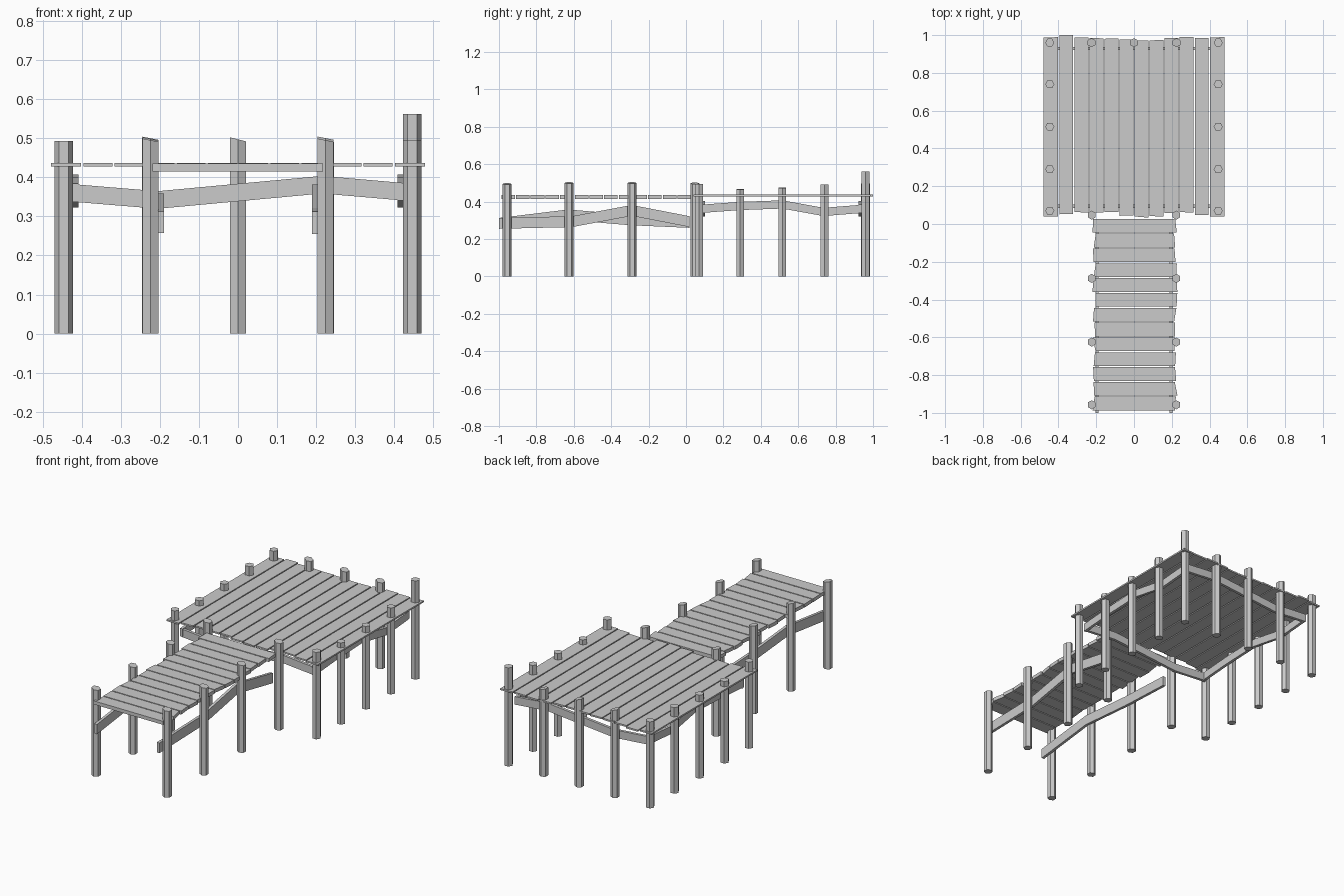
import bpy, bmesh, math, random

if "Cube" in bpy.data.objects:
    bpy.data.objects.remove(bpy.data.objects["Cube"])
random.seed(4)

def finish(name, bm):
    bmesh.ops.recalc_face_normals(bm, faces=bm.faces[:])
    me = bpy.data.meshes.new(name)
    bm.to_mesh(me)
    bm.free()
    ob = bpy.data.objects.new(name, me)
    bpy.context.collection.objects.link(ob)
    return ob

def loft(name, rings):
    """Closed solid through a series of equal-sized point rings."""
    bm = bmesh.new()
    vs = [[bm.verts.new(p) for p in r] for r in rings]
    n = len(vs[0])
    for a, b in zip(vs, vs[1:]):
        for i in range(n):
            j = (i + 1) % n
            bm.faces.new((a[i], a[j], b[j], b[i]))
    bm.faces.new(vs[0])
    bm.faces.new(vs[-1])
    return finish(name, bm)

def post(name, x, y, h, turn=0.0, slant=0.0, r=0.024):
    ang = [turn + i * math.pi / 3 for i in range(6)]
    base = [(x + r * math.cos(a), y + r * math.sin(a), 0) for a in ang]
    top = [(px, py, h - slant * (px - x)) for px, py, _ in base]
    loft(name, [base, top])

def slab(name, corners, z0, z1):
    loft(name, [[(x, y, z0) for x, y in corners], [(x, y, z1) for x, y in corners]])

def beam(name, axis, offset, path, depth, thick=0.016):
    """Bent rail: path is (position along axis, centre height)."""
    rings = []
    for t, z in path:
        ring = []
        for s, u in ((-1, -1), (1, -1), (1, 1), (-1, 1)):
            o = offset + s * thick / 2
            zz = z + u * depth / 2
            ring.append((t, o, zz) if axis == 'x' else (o, t, zz))
        rings.append(ring)
    loft(name, rings)

# platform side posts
ys = (0.07, 0.29, 0.515, 0.74, 0.96)
for side, sx, hs in (("left", -1, (0.493, 0.467, 0.475, 0.49, 0.493)),
                     ("right", 1, (0.495, 0.465, 0.473, 0.492, 0.562))):
    for y, h in zip(ys, hs):
        post(f"platform_{side}_post", sx * 0.446, y, h)

# platform back posts
for x, h in ((-0.225, 0.497), (0, 0.497), (0.225, 0.495)):
    post("platform_back_post", x, 0.96, h, math.pi / 6, 0.25)

# walkway posts
for side, sx, hs in (("left", -1, (0.495, 0.498, 0.5, 0.495)),
                     ("right", 1, (0.495, 0.5, 0.5, 0.498))):
    for y, h in zip((-0.957, -0.625, -0.288, 0.047), hs):
        post(f"walkway_{side}_post", sx * 0.224, y, h, math.pi / 6, 0.2)

# platform planks with uneven ends
n, x0, pitch = 12, -0.478, 0.956 / 12
back = (0.99, 1.0, 0.988, 0.985, 0.983, 0.978, 0.972, 0.975, 0.985, 0.99, 0.985, 0.99)
front = (0.042, 0.055, 0.062, 0.063, 0.06, 0.045, 0.037, 0.042, 0.055, 0.06, 0.048, 0.042)
for i in range(n):
    a, b = x0 + i * pitch + 0.003 * (i > 0), x0 + (i + 1) * pitch - 0.003 * (i < n - 1)
    j = [random.uniform(-0.004, 0.004) for _ in range(4)]
    if i == 1:
        j[2] = j[3] = 0
    slab("platform_plank", [(a, front[i] + j[0]), (b, front[i] + j[1]),
                            (b, back[i] + min(j[2], 0)), (a, back[i] + min(j[3], 0))], 0.428, 0.437)

# walkway planks
n, y0, pitch = 13, -0.99, 1.02 / 13
for i in range(n):
    a, b = y0 + i * pitch + 0.003, y0 + (i + 1) * pitch - 0.003
    l = [-0.211 + random.uniform(-0.009, 0.009) for _ in range(2)]
    r = [0.221 + random.uniform(-0.009, 0.009) for _ in range(2)]
    slab("walkway_plank", [(l[0], a), (r[0], a), (r[1], b), (l[1], b)], 0.415, 0.435)

# platform beams just inside the posts
side_path = ((0.085, 0.362), (0.29, 0.377), (0.515, 0.385), (0.735, 0.345), (0.935, 0.361))
cross_path = ((-0.424, 0.36), (-0.205, 0.342), (0.215, 0.381), (0.424, 0.363))
for side, sx in (("left", -1), ("right", 1)):
    beam(f"platform_{side}_beam", 'y', sx * 0.416, side_path, 0.044)
beam("platform_front_beam", 'x', 0.094, cross_path, 0.045)
beam("platform_back_beam", 'x', 0.93, cross_path, 0.045)

# walkway beams
beam("walkway_left_beam", 'y', -0.197,
     ((-1, 0.285), (-0.63, 0.33), (-0.3, 0.302), (0.02, 0.288)), 0.056)
beam("walkway_right_beam", 'y', 0.197,
     ((-1, 0.284), (-0.61, 0.293), (-0.29, 0.353), (0.02, 0.293)), 0.058)
